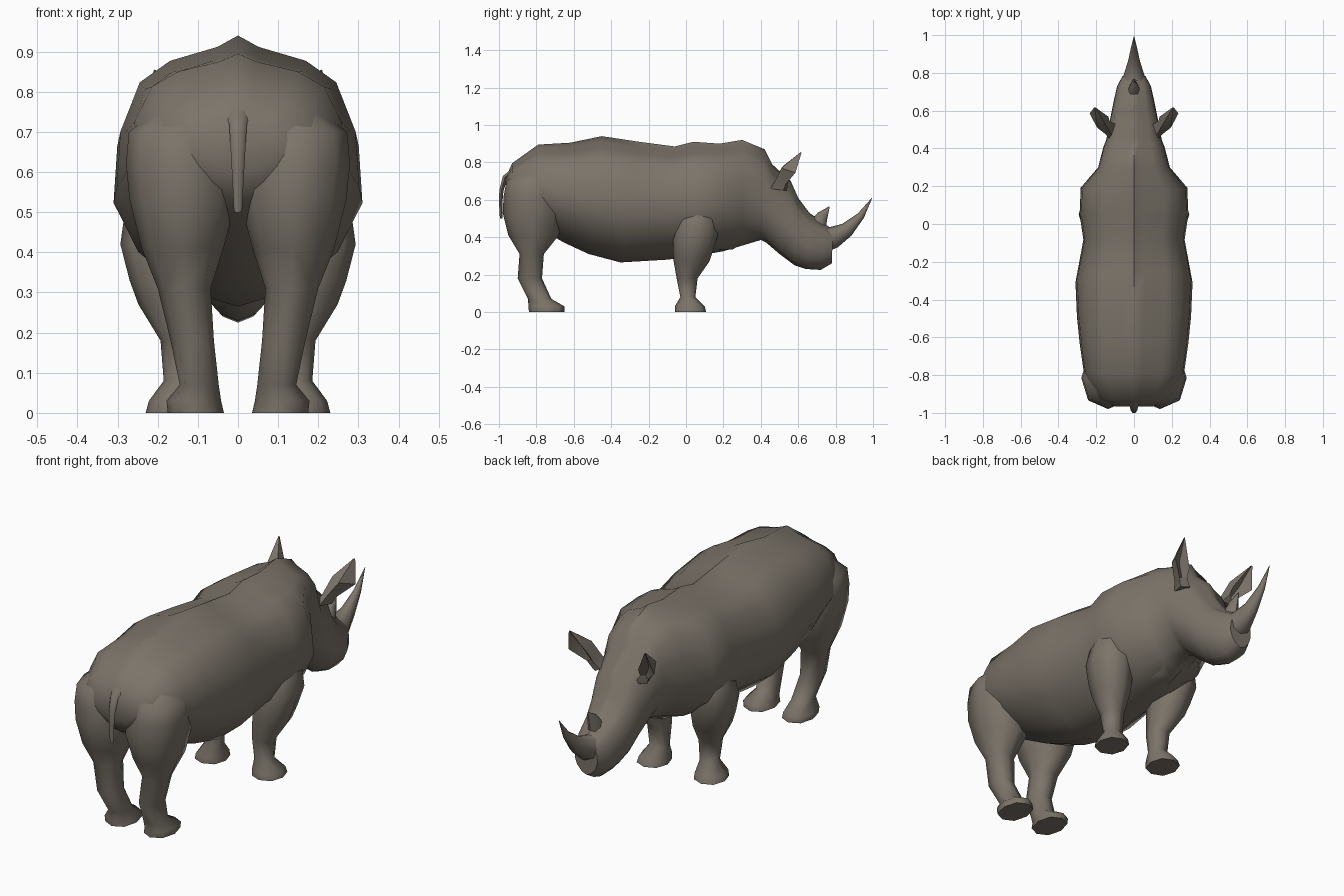
import bpy, bmesh, math
from mathutils import Vector

hide = bpy.data.materials.new("grey_brown_hide")
hide.diffuse_color = (0.20, 0.175, 0.143, 1)


def loft(name, rings, mirror=False, angle=55):
    """Skin a list of equal-length rings, cap the ends, shade by angle."""
    bm = bmesh.new()
    rows = [[bm.verts.new(p) for p in r] for r in rings]
    n = len(rows[0])
    for a, b in zip(rows, rows[1:]):
        for i in range(n):
            j = (i + 1) % n
            bm.faces.new((a[i], a[j], b[j], b[i]))
    bm.faces.new(rows[0])
    bm.faces.new(rows[-1])
    bmesh.ops.remove_doubles(bm, verts=bm.verts, dist=0.0005)
    bmesh.ops.recalc_face_normals(bm, faces=bm.faces)
    me = bpy.data.meshes.new(name)
    bm.to_mesh(me)
    bm.free()
    ob = bpy.data.objects.new(name, me)
    bpy.context.collection.objects.link(ob)
    me.materials.append(hide)
    bpy.ops.object.select_all(action='DESELECT')
    bpy.context.view_layer.objects.active = ob
    ob.select_set(True)
    bpy.ops.object.shade_smooth_by_angle(angle=math.radians(angle))
    if mirror:
        ob.modifiers.new("mirror", 'MIRROR').use_mirror_merge = False
    return ob


# Body and head: each section is top y, top z, bottom y, bottom z, half width
SIDE = [(0, 0), (.045, .17), (.1, .56), (.185, .81), (.38, .97), (.6, 1),
        (.79, .8), (.94, .42), (1, 0)]
SECTIONS = [
    (-.965, .715, -.965, .60, .10), (-.93, .795, -.925, .53, .20),
    (-.79, .895, -.79, .45, .265), (-.62, .905, -.65, .37, .287),
    (-.45, .94, -.52, .31, .302), (-.25, .91, -.35, .265, .31),
    (-.06, .885, -.10, .28, .268), (.04, .91, .06, .30, .288),
    (.18, .90, .20, .325, .282), (.30, .92, .30, .355, .19),
    (.42, .87, .40, .385, .162), (.46, .79, .43, .37, .148),
    (.56, .70, .50, .31, .132), (.60, .61, .58, .25, .12),
    (.66, .53, .64, .23, .108), (.74, .475, .72, .225, .09),
    (.785, .44, .78, .26, .062)]


def section(yt, zt, yb, zb, w):
    half = [(w * f, yt + (yb - yt) * t, zt + (zb - zt) * t) for t, f in SIDE]
    return half + [(-x, y, z) for x, y, z in half[-2:0:-1]]


loft("body", [section(*s) for s in SECTIONS])


# Legs: each level is z, inner x, outer x, back y, front y
def level(z, x0, x1, y0, y1, n=8):
    pts = []
    for i in range(n):
        a = 2 * math.pi * i / n
        c, s = math.cos(a), math.sin(a)
        k = 1.04 if i % 2 else 1
        pts.append(((x0 + x1) / 2 + (x1 - x0) / 2 * c * k,
                    (y0 + y1) / 2 + (y1 - y0) / 2 * s * k, z))
    return pts


REAR = [(.79, .07, .16, -.85, -.72), (.70, .02, .272, -.96, -.67),
        (.62, .006, .279, -.975, -.655),
        (.53, .004, .27, -.98, -.655), (.41, .036, .24, -.95, -.68),
        (.31, .068, .20, -.89, -.76), (.18, .060, .168, -.90, -.77),
        (.07, .048, .145, -.845, -.72), (.03, .042, .178, -.842, -.65),
        (0, .035, .175, -.84, -.65)]
FRONT = [(.62, .12, .24, 0, .12), (.50, .10, .282, -.045, .165),
         (.42, .09, .293, -.07, .172),
         (.33, .085, .27, -.07, .145), (.27, .085, .248, -.066, .125),
         (.18, .088, .193, -.05, .062), (.08, .09, .185, -.03, .05),
         (.03, .085, .222, -.06, .10), (0, .083, .23, -.06, .108)]
loft("rear_legs", [level(*v) for v in REAR], True, 65)
loft("front_legs", [level(*v) for v in FRONT], True, 65)


# Horns and tail: each station is y, z, half width, half thickness
def sweep(name, path, n=8):
    rings = []
    for i, (y, z, w, h) in enumerate(path):
        a, b = path[max(i - 1, 0)], path[min(i + 1, len(path) - 1)]
        d = Vector((0, b[0] - a[0], b[1] - a[1])).normalized()
        up = Vector((0, -d.z, d.y))
        rings.append([Vector((w * math.cos(2 * math.pi * k / n), y, z)) +
                      up * h * math.sin(2 * math.pi * k / n) for k in range(n)])
    loft(name, rings)


sweep("large_horn", [(.74, .39, .065, .07), (.79, .40, .055, .058),
                     (.86, .44, .032, .04), (.935, .515, .016, .02),
                     (.995, .61, .001, .001)])
sweep("small_horn", [(.70, .455, .034, .05), (.73, .515, .022, .03),
                     (.768, .565, .001, .001)])
sweep("tail", [(-.92, .755, .036, .018), (-.967, .72, .022, .016),
               (-.987, .65, .018, .013), (-.991, .58, .014, .01),
               (-.988, .50, .010, .008)], 6)

# Brisket fold between the front legs and the neck
loft("brisket", [level(.42, -.10, .10, .10, .40),
                 level(.335, -.05, .05, .13, .25)])

# Ears: stalk widening to a leaf, hollow in front, ending in a point
ear = [
    [(.10, .45, .66), (.13, .45, .66), (.15, .52, .65), (.12, .54, .65),
     (.10, .53, .66)],
    [(.125, .48, .705), (.15, .475, .70), (.168, .535, .685),
     (.15, .53, .695), (.13, .545, .695)],
    [(.15, .525, .785), (.195, .51, .77), (.235, .585, .745),
     (.183, .55, .755), (.135, .568, .735)],
    [(.204, .614, .853), (.207, .613, .855), (.21, .618, .853),
     (.207, .617, .853), (.204, .617, .853)]]
loft("ears", ear, True, 30)
